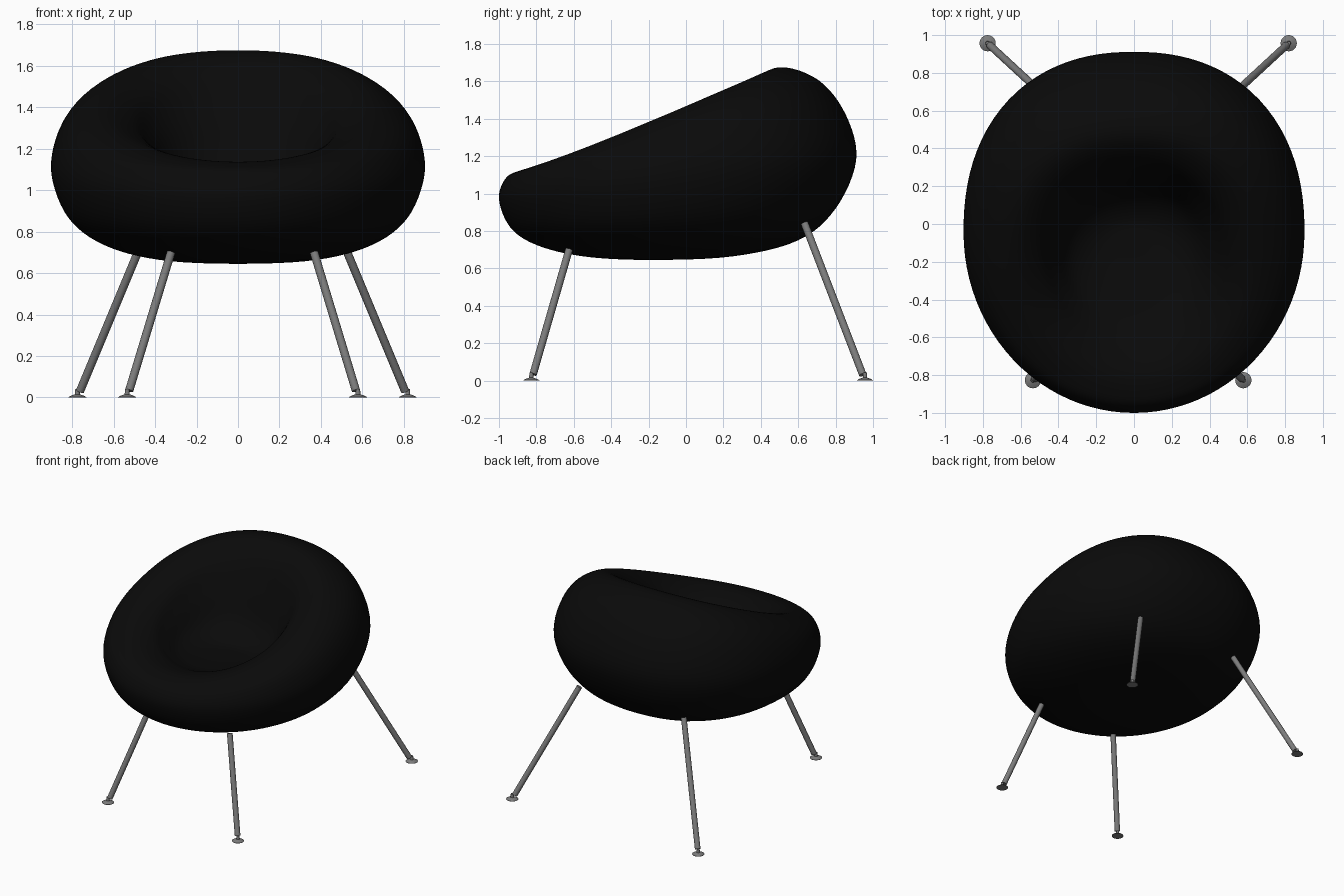
import bpy, bmesh, math
from mathutils import Vector

if "Cube" in bpy.data.objects:
    bpy.data.objects.remove(bpy.data.objects["Cube"])


def material(name, v):
    m = bpy.data.materials.new(name)
    m.diffuse_color = (v, v, v, 1)
    m.use_nodes = True
    m.node_tree.nodes["Principled BSDF"].inputs["Base Color"].default_value = m.diffuse_color
    return m


black = material("black_shell", 0.003)
metal = material("dark_metal", 0.2)


def finish(bm, name, mat, angle):
    bmesh.ops.recalc_face_normals(bm, faces=bm.faces)
    me = bpy.data.meshes.new(name)
    bm.to_mesh(me)
    bm.free()
    ob = bpy.data.objects.new(name, me)
    bpy.context.collection.objects.link(ob)
    me.materials.append(mat)
    bpy.ops.object.select_all(action='DESELECT')
    ob.select_set(True)
    bpy.context.view_layer.objects.active = ob
    bpy.ops.object.shade_smooth_by_angle(angle=math.radians(angle))
    return ob


def skin(bm, rings):
    # rings of points joined with quads; one-point rings become fans
    vs = [[bm.verts.new(p) for p in r] for r in rings]
    for a, b in zip(vs, vs[1:]):
        n = max(len(a), len(b))
        for i in range(n):
            j = (i + 1) % n
            quad = [a[i % len(a)], a[j % len(a)], b[j % len(b)], b[i % len(b)]]
            bm.faces.new(list(dict.fromkeys(quad)))


# Seat: tilted oval rings (front y, front z, back y, back z, half width)
KEYS = [
    (-.20, .645, -.20, .645, 0),
    (-.55, .664, .25, .664, .38),
    (-.80, .725, .60, .75, .65),
    (-.94, .82, .80, .92, .82),
    (-1.0, .97, .91, 1.18, .90),
    (-.965, 1.08, .855, 1.42, .875),
    (-.89, 1.122, .71, 1.605, .79),
    (-.79, 1.137, .50, 1.675, .65),
    (-.67, 1.115, .35, 1.58, .51),
    (-.58, 1.08, .25, 1.37, .42),
    (-.48, 1.05, .16, 1.14, .33),
    (-.32, 1.03, .03, 1.03, .19),
    (-.13, 1.02, -.13, 1.02, 0),
]


def spline(keys, steps):
    # smooth interpolation through the keys, mirrored at both poles
    out = []
    swap = lambda k: (k[2], k[3], k[0], k[1], -k[4])
    ks = [swap(keys[1])] + keys + [swap(keys[-2])]
    for i in range(1, len(ks) - 2):
        for s in range(steps):
            t = s / steps
            out.append(tuple(
                .5 * (2 * b + (c - a) * t + (2 * a - 5 * b + 4 * c - d) * t * t
                      + (3 * b - a - 3 * c + d) * t ** 3)
                for a, b, c, d in zip(*ks[i - 1:i + 3])))
    return out + [keys[-1]]


N = 96
rings = []
for yf, zf, yb, zb, w in spline(KEYS, 6):
    if w < 1e-6:
        rings.append([(0, yf, zf)])
        continue
    ring = []
    for i in range(N):
        a = 2 * math.pi * i / N
        c, s = math.cos(a), math.sin(a)
        if s > 0:  # the back half is a little squarer
            k = (abs(c) ** 2.25 + s ** 2.25) ** (-1 / 2.25)
            c, s = c * k, s * k
        ring.append((w * c, (yf + yb) / 2 + s * (yb - yf) / 2,
                     (zf + zb) / 2 + s * (zb - zf) / 2))
    rings.append(ring)
bm = bmesh.new()
skin(bm, rings)
finish(bm, "seat", black, 60)


# Legs: slanted rod plus a small turned glide foot
def rod(bm, a, b, r, n=24):
    axis = (b - a).normalized()
    u = axis.orthogonal().normalized()
    v = axis.cross(u)
    loop = lambda c: [c + r * (u * math.cos(2 * math.pi * i / n) + v * math.sin(2 * math.pi * i / n))
                      for i in range(n)]
    skin(bm, [[a], loop(a), loop(b), [b]])


FOOT = [(.043, 0), (.043, .002), (.028, .010), (.012, .015), (.010, .042)]
LEG_X = 0.022
for part, foot, top in (("front", (.557, -.827), (.345, -.625, .70)),
                        ("back", (.797, .957), (.447, .634, .84))):
    for side, sx in (("right", 1), ("left", -1)):
        f = Vector((LEG_X + sx * foot[0], foot[1], 0))
        t = Vector((LEG_X + sx * top[0], top[1], top[2]))
        d = (t - f).normalized()
        bm = bmesh.new()
        rod(bm, f + d * .036, t, .02)
        finish(bm, f"{part}_{side}_leg", metal, 40)
        bm = bmesh.new()
        prof = [[f + Vector((r * math.cos(2 * math.pi * i / 24), r * math.sin(2 * math.pi * i / 24), z))
                 for i in range(24)] for r, z in FOOT]
        skin(bm, [[f]] + prof + [[f + Vector((0, 0, .042))]])
        finish(bm, f"{part}_{side}_foot", metal, 40)
